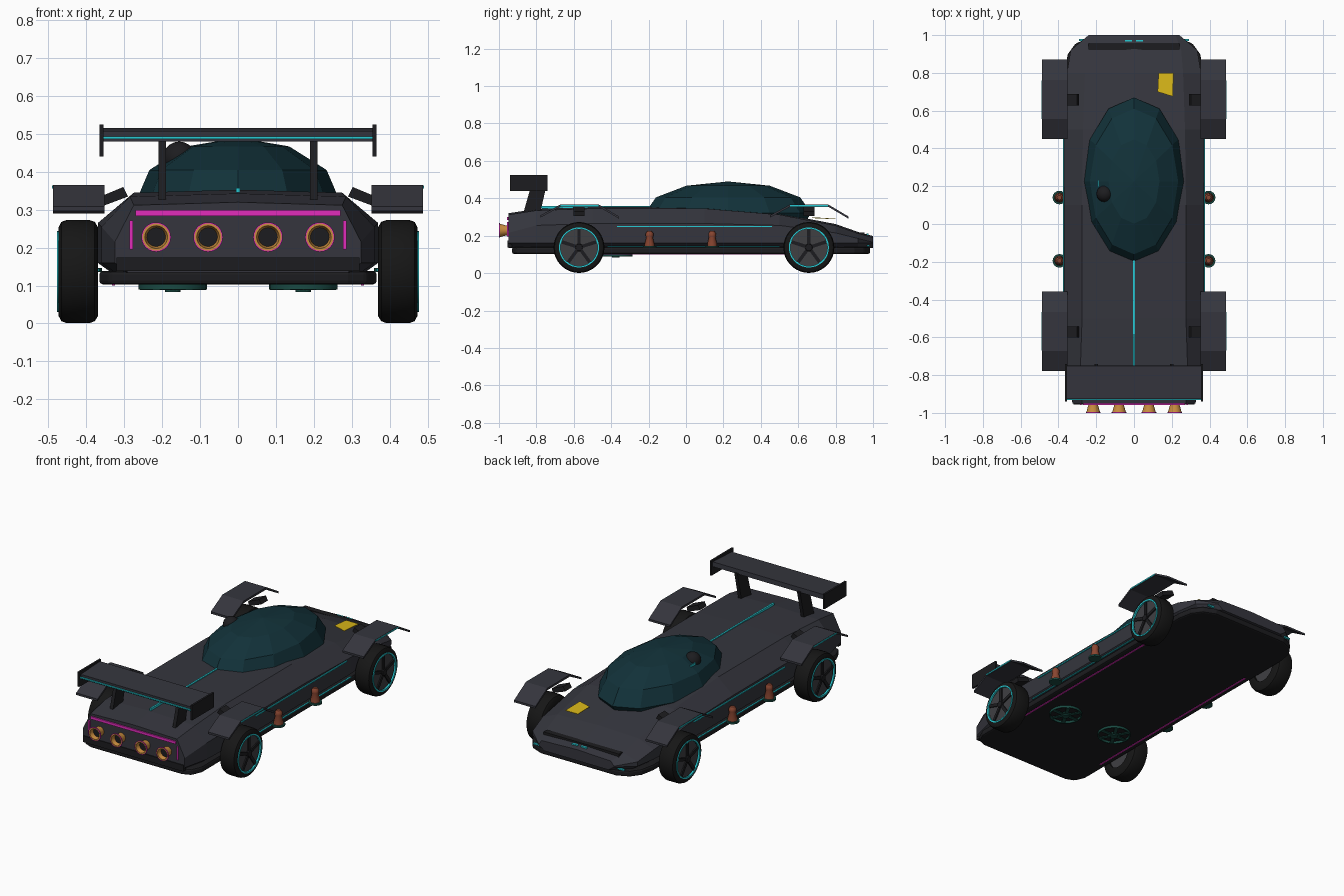
import bpy, bmesh, math
from mathutils import Vector, Matrix

if "Cube" in bpy.data.objects:
    bpy.data.objects.remove(bpy.data.objects["Cube"])

def material(name, r, g, b):
    m = bpy.data.materials.new(name)
    m.diffuse_color = (r, g, b, 1)
    m.use_nodes = True
    m.node_tree.nodes["Principled BSDF"].inputs["Base Color"].default_value = m.diffuse_color
    return m

HULL = material("hull_grey", .035, .036, .047)
DARK = material("dark_trim", .012, .012, .014)
TYRE = material("rubber", .008, .008, .008)
RIM = material("rim_grey", .05, .05, .055)
GLASS = material("canopy_glass", .006, .032, .042)
CYAN = material("cyan_glow", .02, .6, .66)
PINK = material("magenta_glow", .75, .025, .5)
BRASS = material("nozzle_brass", .6, .27, .05)
RUST = material("rust", .25, .06, .03)
FAN = material("fan_green", .01, .07, .055)
YELLOW = material("yellow_patch", .7, .48, .01)

def finish(name, bm, mat, smooth=None):
    bmesh.ops.recalc_face_normals(bm, faces=bm.faces)
    me = bpy.data.meshes.new(name)
    bm.to_mesh(me)
    bm.free()
    me.materials.append(mat)
    if smooth:
        me.shade_smooth()
        me.set_sharp_from_angle(angle=math.radians(smooth))
    ob = bpy.data.objects.new(name, me)
    bpy.context.collection.objects.link(ob)
    return ob

def box(name, lo, hi, mat, rot=None):
    lo, hi = Vector(lo), Vector(hi)
    bm = bmesh.new()
    m = Matrix.Translation((lo + hi) / 2)
    if rot:
        m = m @ Matrix.Rotation(rot[1], 4, rot[0])
    bmesh.ops.create_cube(bm, size=1, matrix=m @ Matrix.Diagonal((*(hi - lo), 1)))
    return finish(name, bm, mat)

def prism(name, pts, depth, mat):
    """Extrude a planar 3D outline along a vector."""
    bm = bmesh.new()
    f = bm.faces.new([bm.verts.new(p) for p in pts])
    new = bmesh.ops.extrude_face_region(bm, geom=[f])["geom"]
    bmesh.ops.translate(bm, vec=depth, verts=[v for v in new if isinstance(v, bmesh.types.BMVert)])
    return finish(name, bm, mat)

def lathe(name, profile, origin, axis, mat, n=24, smooth=35):
    """Turn (radius, height) points round an axis; the profile is closed."""
    q = Vector((0, 0, 1)).rotation_difference(Vector(axis))
    bm = bmesh.new()
    rings = [[bm.verts.new(Vector(origin) + q @ Vector((r * math.cos(a), r * math.sin(a), h)))
              for a in (2 * math.pi * i / n for i in range(n))] for r, h in profile]
    for k, A in enumerate(rings):
        B = rings[(k + 1) % len(rings)]
        for i in range(n):
            j = (i + 1) % n
            bm.faces.new((A[i], A[j], B[j], B[i]))
    bmesh.ops.remove_doubles(bm, verts=bm.verts, dist=1e-5)
    return finish(name, bm, mat, smooth)

# Faceted hull lofted along y: (y, half width, shoulder z, roof half width, roof z)
sections = [(-.95, .325, .215, .275, .312), (-.8, .36, .255, .285, .335), (-.5, .37, .265, .275, .345),
            (.1, .37, .265, .275, .345), (.5, .37, .255, .27, .312), (.8, .355, .215, .26, .254),
            (.92, .335, .185, .25, .212), (1.0, .24, .165, .22, .19)]
bm = bmesh.new()
loops = []
for y, w, zs, rw, rz in sections:
    half = [(w - .035, .135), (w, .16), (w, zs), (rw, rz)]
    pts = half + [(0, rz + .008)] + [(-x, z) for x, z in reversed(half)]
    loops.append([bm.verts.new((x, y, z)) for x, z in pts])
for A, B in zip(loops, loops[1:]):
    for i in range(len(A)):
        j = (i + 1) % len(A)
        bm.faces.new((A[i], A[j], B[j], B[i]))
bm.faces.new(loops[0])
bm.faces.new(loops[-1])
finish("hull", bm, HULL)

# Floor tray with rounded corners
half = [(.29, -.93), (.34, -.91), (.366, -.85), (.366, .82), (.35, .9), (.31, .955), (.24, .985)]
outline = half + [(-x, y) for x, y in reversed(half)]
tray = prism("floor_tray", [(x, y, .103) for x, y in outline], (0, 0, .036), DARK)
bev = tray.modifiers.new("bevel", "BEVEL")
bev.width, bev.segments = .01, 2

# Faceted canopy with a small sensor dome
bm = bmesh.new()
bmesh.ops.create_uvsphere(bm, u_segments=12, v_segments=6, radius=1,
                          matrix=Matrix.Translation((0, .225, .32)) @ Matrix.Diagonal((.27, .445, .17, 1))
                          @ Matrix.Rotation(math.pi / 2, 4, 'Z'))
finish("canopy", bm, GLASS)
bm = bmesh.new()
bmesh.ops.create_uvsphere(bm, u_segments=16, v_segments=10, radius=.044, matrix=Matrix.Translation((-.155, .16, .436)))
finish("sensor_dome", bm, DARK, 40)
box("sensor_aerial", (-.194, .19, .42), (-.188, .23, .44), CYAN)

# Hood patch, nose slot and nose lights
prism("hood_patch", [(.125, .70, .294), (.205, .675, .294), (.21, .80, .288), (.13, .80, .288)], (0, 0, .003), YELLOW)
box("nose_slot", (-.24, .922, .196), (.24, .955, .218), DARK)

# Rear wing
box("wing_blade", (-.36, -.925, .485), (.36, -.75, .512), HULL, ('X', .05))
box("wing_light", (-.355, -.932, .487), (.355, -.922, .494), CYAN)

# Rear panel lights, diffuser and spine strip
box("rear_diffuser", (-.32, -.955, .138), (.32, -.93, .174), DARK)
box("rear_light_bar", (-.27, -.957, .284), (.27, -.94, .299), PINK)
box("spine_light", (-.005, -.8, .345), (.005, -.18, .358), CYAN)

for s in (1, -1):
    side = "right" if s > 0 else "left"

    def sbox(name, lo, hi, mat, rot=None):
        a, b = sorted((s * lo[0], s * hi[0]))
        return box(f"{name}_{side}", (a, *lo[1:]), (b, *hi[1:]), mat, rot)

    # Strips, wing end plates and struts
    sbox("nose_light", (.01, .965, .195), (.048, .975, .211), CYAN)
    sbox("nose_corner_light", (.25, .968, .142), (.29, .98, .15), CYAN)
    sbox("side_light", (.368, -.37, .246), (.376, .46, .253), CYAN)
    sbox("sill_light", (.365, -.42, .139), (.374, .5, .144), CYAN)
    sbox("floor_light", (.325, -.68, .1), (.333, .55, .106), PINK)
    sbox("rear_light_post", (.277, -.957, .195), (.286, -.93, .272), PINK)
    sbox("wing_end_plate", (.355, -.94, .44), (.366, -.74, .525), DARK)
    prism(f"wing_strut_{side}", [(s * .2 - .01, y, z) for y, z in
          ((-.87, .32), (-.78, .32), (-.74, .495), (-.82, .495))], (.02, 0, 0), DARK)

    # Exhaust nozzles
    for k, x in enumerate((.079, .216)):
        o = (s * x, -.94, .228)
        lathe(f"exhaust_{side}_{k}", [(0, 0), (.026, 0), (.026, .02), (.037, .059), (.03, .059), (.024, .03), (0, .03)],
              o, (0, -1, 0), BRASS)
        lathe(f"exhaust_core_{side}_{k}", [(0, .029), (.025, .029), (.025, .034), (0, .034)], o, (0, -1, 0), DARK)
        lathe(f"exhaust_ring_{side}_{k}", [(.036, .054), (.039, .054), (.039, .06), (.036, .06)], o, (0, -1, 0), PINK)

    # Side thrusters on round pads
    for k, y in enumerate((.14, -.195)):
        o = (s * .395, y, .14)
        lathe(f"thruster_{side}_{k}", [(0, .005), (.026, .005), (.026, .015), (.018, .05), (.021, .06), (.02, .073),
              (.012, .084), (0, .086)], o, (0, 0, 1), RUST, 16)
        lathe(f"thruster_pad_{side}_{k}", [(0, -.004), (.036, -.004), (.036, .006), (0, .006)], o, (0, 0, 1), FAN, 16)

    # Under-floor fan
    o = (s * .172, -.375, .083)
    lathe(f"fan_ring_{side}", [(.083, .007), (.09, .007), (.09, .022), (.083, .022)], o, (0, 0, 1), FAN)
    lathe(f"fan_hub_{side}", [(0, 0), (.02, 0), (.02, .02), (0, .02)], o, (0, 0, 1), FAN)
    for k in range(6):
        a = k * math.pi / 3
        box(f"fan_blade_{side}_{k}", (o[0] + .05 * math.cos(a) - .037, o[1] + .05 * math.sin(a) - .01, .089),
            (o[0] + .05 * math.cos(a) + .037, o[1] + .05 * math.sin(a) + .01, .094), FAN, ('Z', a))

    for end, y in (("front", .657), ("rear", -.572)):
        tag = f"{end}_{side}"
        o = (s * .37, y, .137)
        ax = (s, 0, 0)
        # Wheel: tyre, rim, light ring and five spokes
        lathe(f"tyre_{tag}", [(.08, 0), (.118, 0), (.131, .008), (.136, .022), (.136, .082), (.131, .096),
              (.118, .103), (.104, .103), (.104, .085), (.08, .085)], o, ax, TYRE, 36)
        lathe(f"rim_{tag}", [(0, .01), (.1, .01), (.1, .096), (0, .096)], o, ax, RIM, 36)
        lathe(f"wheel_light_{tag}", [(.099, .098), (.107, .098), (.107, .107), (.099, .107)], o, ax, CYAN, 36)
        lathe(f"wheel_hub_{tag}", [(0, .09), (.022, .09), (.018, .108), (0, .108)], o, ax, DARK, 16)
        for k in range(5):
            a = math.pi / 2 + k * math.tau / 5
            cy, cz = y + .053 * math.cos(a), .137 + .053 * math.sin(a)
            sbox(f"spoke_{end}_{k}", (.46, cy - .047, cz - .009), (.473, cy + .047, cz + .009), DARK, ('X', a))
        # Folded fender with edge light and slanted bracket
        c = y if end == "front" else y + .002
        fold = [(c - .208, .297), (c - .102, .354), (c + .105, .354), (c + .213, .29)]
        prof = fold + [(p, z + .012) for p, z in reversed(fold)]
        prism(f"fender_{tag}", [(s * .352, p, z) for p, z in prof], (s * .136, 0, 0), HULL)
        sbox(f"fender_light_{end}", (.485, c - .1, .356), (.491, c + .103, .364), CYAN)
        prism(f"fender_bracket_{tag}", [(s * x, y - .03, z) for x, z in
              ((.29, .335), (.37, .305), (.375, .33), (.303, .36))], (0, .06, 0), DARK)
